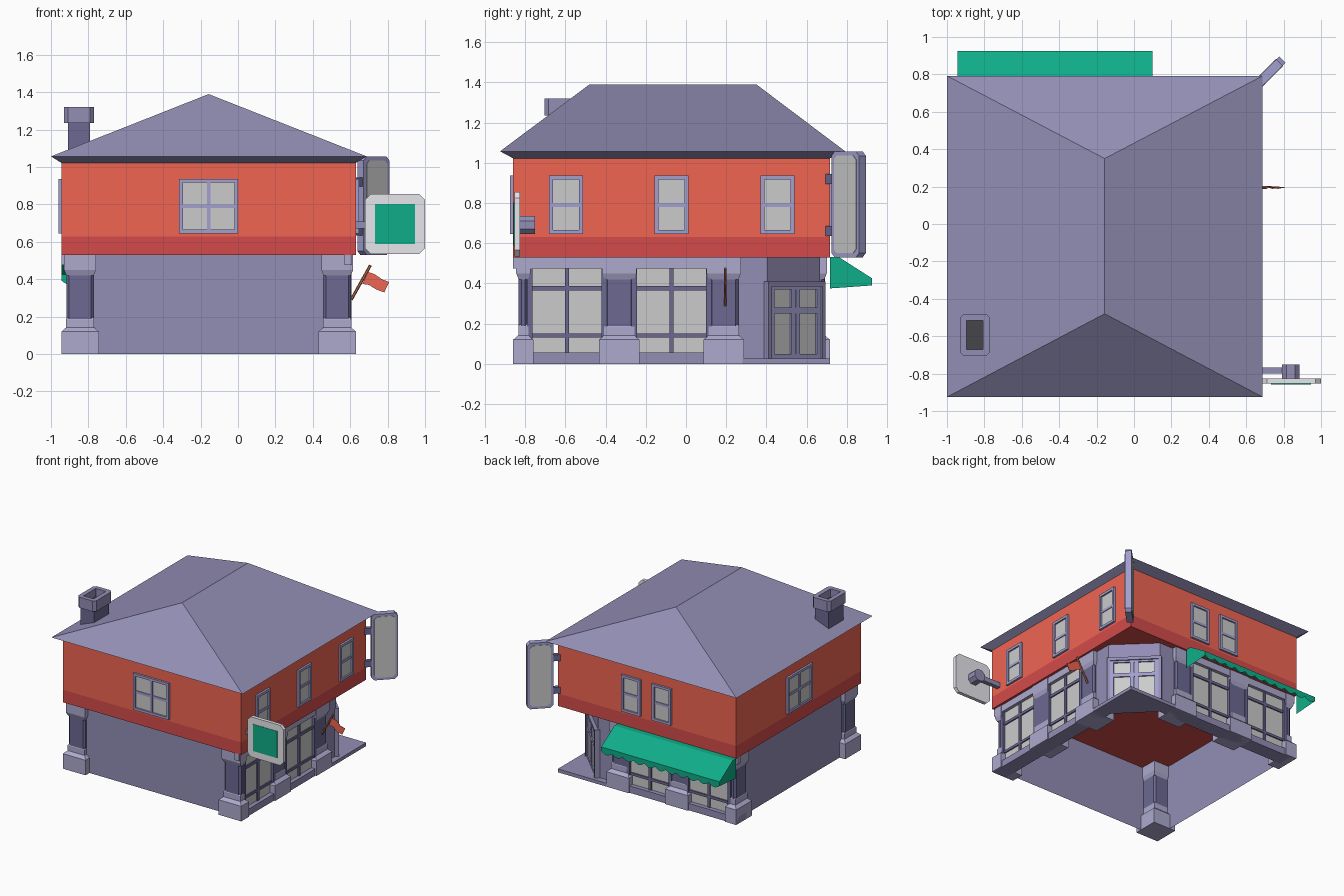
import bpy, bmesh, math
from mathutils import Matrix, Vector

if "Cube" in bpy.data.objects:
    bpy.data.objects.remove(bpy.data.objects["Cube"])

def mat(name, r, g, b):
    m = bpy.data.materials.new(name)
    m.diffuse_color = (r, g, b, 1)
    m.use_nodes = True
    m.node_tree.nodes["Principled BSDF"].inputs["Base Color"].default_value = m.diffuse_color
    return m

LAV = mat("lavender", .29, .27, .46)
PALE = mat("pale_lavender", .42, .40, .62)
DARK = mat("dark_lavender", .15, .14, .29)
TRIM = mat("trim", .36, .35, .62)
GLASS = mat("glass", .55, .55, .55)
RED = mat("red", .87, .13, .085)
DEEP = mat("deep_red", .66, .07, .07)
GREEN = mat("green", .005, .42, .25)
WHITE = mat("white", .8, .8, .84)
WOOD = mat("wood", .5, .16, .08)
SOOT = mat("soot", .06, .06, .07)

def finish(name, bm, m, M=Matrix(), recalc=True):
    bm.transform(M)
    if recalc:
        bmesh.ops.recalc_face_normals(bm, faces=bm.faces)
    me = bpy.data.meshes.new(name)
    bm.to_mesh(me)
    bm.free()
    me.materials.append(m)
    ob = bpy.data.objects.new(name, me)
    bpy.context.collection.objects.link(ob)
    return ob

def boxes(name, items, m, M=Matrix()):
    """Each item is x0, x1, y0, y1, z0, z1."""
    bm = bmesh.new()
    for x0, x1, y0, y1, z0, z1 in items:
        T = Matrix.Translation(((x0+x1)/2, (y0+y1)/2, (z0+z1)/2))
        bmesh.ops.create_cube(bm, size=1, matrix=T @ Matrix.Diagonal((abs(x1-x0), abs(y1-y0), z1-z0, 1)))
    return finish(name, bm, m, M)

def loft(name, rings, m, M=Matrix(), caps=True):
    bm = bmesh.new()
    rs = [[bm.verts.new(p) for p in r] for r in rings]
    n = len(rs[0])
    for a, b in zip(rs, rs[1:]):
        for i in range(n):
            bm.faces.new((a[i], a[(i+1) % n], b[(i+1) % n], b[i]))
    if caps:
        bm.faces.new(rs[0])
        bm.faces.new(rs[-1])
    return finish(name, bm, m, M)

def chamfer(a0, a1, b0, b1, c):
    return [(a0+c, b0), (a1-c, b0), (a1, b0+c), (a1, b1-c), (a1-c, b1), (a0+c, b1), (a0, b1-c), (a0, b0+c)]

def plate(name, pts, x0, x1, m, M=Matrix()):
    """Profile in local y,z extruded along local x."""
    return loft(name, [[(x, y, z) for y, z in pts] for x in (x0, x1)], m, M)

def face(x, y, deg):
    """Local x points out of the wall, local y runs along it."""
    return Matrix.Translation((x, y, 0)) @ Matrix.Rotation(math.radians(deg), 4, 'Z')

CX, CY, H = -.157, -.072, .7875
RIGHT, BACK = face(CX+H, CY, 0), face(CX, CY+H, 90)
LEFT, FRONT = face(CX-H, CY, 180), face(CX, CY-H, -90)

def rect(x0, x1, y0, y1, z):
    return [(x0, y0, z), (x1, y0, z), (x1, y1, z), (x0, y1, z)]

# Upper storey
X0, X1, Y0, Y1 = CX-H, CX+H, CY-H, CY+H
boxes("upper_wall", [(X0, X1, Y0, Y1, .63, 1.035)], RED)
boxes("upper_wall_band", [(X0, X1, Y0, Y1, .53, .63)], DEEP)

# Hipped roof with sloping soffit
bm = bmesh.new()
low = [bm.verts.new(p) for p in rect(X0, X1, Y0, Y1, 1.022)]
eave = [bm.verts.new(p) for p in rect(-1, .688, -.925, .792, 1.057)]
r0, r1 = bm.verts.new((CX, -.48, 1.39)), bm.verts.new((CX, .35, 1.39))
for i in range(4):
    bm.faces.new((low[i], low[(i+1) % 4], eave[(i+1) % 4], eave[i]))
a, b, c, d = eave
for f in ((a, b, r0), (b, c, r1, r0), (c, d, r1), (d, a, r0, r1), low):
    bm.faces.new(f)
finish("roof", bm, LAV)

# Chimney
boxes("chimney_stack", [(-.91, -.79, -.685, -.5, 1.06, 1.24)], DARK)
ring = lambda q, z: [(x, y, z) for x, y in chamfer(*q)]
out, hole = (-.93, -.77, -.705, -.48, .02), (-.895, -.807, -.67, -.515, .001)
loft("chimney_cap", [ring(hole, 1.235), ring(out, 1.235), ring(out, 1.32), ring(hole, 1.32), ring(hole, 1.25)], LAV, caps=False)
boxes("chimney_flue", [(-.895, -.807, -.67, -.515, 1.235, 1.255)], SOOT)

# Upper windows
def window(name, M, t, w, double=False):
    z0, z1, b, h = .645, .937, .02, w/2
    f = [(0, .016, t-h, t-h+b, z0, z1), (0, .016, t+h-b, t+h, z0, z1),
         (0, .016, t-h, t+h, z0, z0+b), (0, .016, t-h, t+h, z1-b, z1), (0, .01, t-h, t+h, .78, .80)]
    if double:
        f.append((0, .012, t-.01, t+.01, z0, z1))
    boxes(name + "_frame", f, TRIM, M)
    boxes(name + "_glass", [(0, .004, t-h+.01, t+h-.01, z0+.01, z1-.01)], GLASS, M)

for i, t in enumerate((-.525, 0, .527)):
    window(f"right_window_{i}", RIGHT, t, .168)
for i, t in enumerate((-.135, .135)):
    window(f"back_window_{i}", BACK, t, .168)
window("front_window", FRONT, 0, .315, True)
window("left_window", LEFT, 0, .315, True)

# Ground floor shell with the cut-off door corner
D = .05
plan = [(X0+D, Y0+D), (X1-D, Y0+D), (X1-D, .405), (.31, Y1-D), (X0+D, Y1-D)]
loft("ground_wall", [[(x, y, z) for x, y in plan] for z in (0, .531)], LAV, caps=False)
step = [(X1, .28), (X1, Y1), (.2, Y1), (.2, .6), (.26, .6), (.515, .345), (.515, .28)]
loft("door_step", [[(x, y, z) for x, y in step] for z in (0, .027)], LAV)

# Pillars: base, shaft and capital
def pillar(name, M, t0, t1, depth=.2):
    def r(i, z, c=.0):
        return [(x, y, z) for x, y in chamfer(-depth+i, -i, t0+i, t1-i, c)]
    loft(name + "_base", [r(0, 0), r(0, .12), r(.025, .142), r(.025, .185), r(.035, .2)], PALE, M)
    loft(name + "_shaft", [r(.027, .18, .014), r(.027, .43, .014)], DARK, M)
    loft(name + "_capital", [r(.027, .42), r(.015, .45), r(.015, .531)], PALE, M)

pillar("front_left_pillar", LEFT, H-.2, H)

# Shop fronts on the right and back walls
for side, M, s in (("right", RIGHT, 1), ("back", BACK, -1)):
    for i, (a, b) in enumerate(((-H, -H+.1), (-.36, -.16), (.16, .36))):
        pillar(f"{side}_pillar_{i}", M, *sorted((s*a, s*b)))
    boxes(side + "_sill", [(-.13, -.01, -s*H, s*.36, 0, .055)], LAV, M)
    boxes(side + "_lintel", [(-.06, -.02, -s*H, s*.3, .475, .531)], PALE, M)
    for i, c in enumerate((-.52, 0)):
        t, x0, x1 = s*c, -.06, -.025
        bars = [(x0, x1, t-.2, t-.172, .055, .475), (x0, x1, t+.172, t+.2, .055, .475),
                (x0, x1-.01, t-.011, t+.011, .055, .475), (x0, x1-.01, t-.18, t+.18, .365, .387),
                (x0, x1-.01, t-.18, t+.18, .13, .15)]
        boxes(f"{side}_shop_frame_{i}", bars, DARK, M)
        boxes(f"{side}_shop_glass_{i}", [(x0, -.045, t-.18, t+.18, .055, .475)], GLASS, M)

# Double door on the corner
DOOR = face(.445, .535, 45)
bars = [(-.02, .025, s*.2, s*.178, .027, .41) for s in (-1, 1)]
bars += [(-.02, .025, -.2, .2, .385, .41)]
boxes("door_frame", bars, LAV, DOOR)
leaf = [(-.02, .016, s*a, s*b, .027, .39) for s in (-1, 1) for a, b in ((.003, .03), (.15, .178))]
leaf += [(-.02, .016, -.178, .178, a, b) for a, b in ((.027, .05), (.25, .28), (.37, .39))]
boxes("door_leaves", leaf, TRIM, DOOR)
boxes("door_glass", [(-.02, .006, -.178, .178, .03, .385)], GLASS, DOOR)

# Awning with scalloped valance
A0, A1, N, S = X0, .10, 11, 6
bm = bmesh.new()
def poly(*pts):
    bm.faces.new([bm.verts.new(p) for p in pts])
prof = [(Y1, .531), (.76, .531), (.926, .425)]
for (y0, z0), (y1, z1) in zip(prof, prof[1:]):
    poly((A0, y0, z0), (A0, y1, z1), (A1, y1, z1), (A1, y0, z0))
side = prof + [(.926, .39), (Y1, .375)]
poly(*[(A0, y, z) for y, z in reversed(side)])
poly(*[(A1, y, z) for y, z in side])
w = (A1-A0)/N
for k in range(N):
    x = A0 + k*w
    arc = [(x+w*j/S, .926, .393-.023*math.sin(math.pi*j/S)) for j in range(S+1)]
    poly((x+w, .926, .425), (x, .926, .425), *arc)
bmesh.ops.remove_doubles(bm, verts=bm.verts, dist=.0005)
finish("awning", bm, GREEN, recalc=False)

# Upright sign on the corner
CORNER = face(X1, Y1, -45)
plate("corner_sign", chamfer(.035, .23, .53, 1.056, .022), -.024, .024, TRIM, CORNER)
plate("corner_sign_panel", chamfer(.055, .21, .55, 1.036, .02), -.027, .027, GLASS, CORNER)
boxes("corner_sign_brackets", [(-.015, .015, -.02, .05, z-.025, z+.025) for z in (.66, .92)], DARK, CORNER)

# Hanging sign on the front right edge
SIGN = face(.84, -.84, -90)
plate("hanging_sign", chamfer(-.16, .16, .535, .855, .03), -.014, .014, WHITE, SIGN)
boxes("hanging_sign_panel", [(.01, .017, -.108, .106, .588, .802)], GREEN, SIGN)
boxes("hanging_sign_arm", [(.62, .82, -.8, -.767, .672, .71)], LAV)
plate("hanging_sign_mount", chamfer(-.05, .045, .645, .735, .025), -.09, -.01, LAV, SIGN)

# Flag on a slanted pole
p, q = Vector((.605, .195, .29)), Vector((.708, .195, .475))
bm = bmesh.new()
R = (q-p).to_track_quat('Z', 'Y').to_matrix().to_4x4()
bmesh.ops.create_cone(bm, cap_ends=True, segments=6, radius1=.008, radius2=.008, depth=(q-p).length,
                      matrix=Matrix.Translation((p+q)/2) @ R)
finish("flag_pole", bm, WOOD)
top = [(.695, .44), (.73, .427), (.77, .4), (.808, .385)]
bot = [(.665, .375), (.70, .37), (.74, .345), (.782, .33)]
wave = [0, .006, -.005, .002]
loft("flag", [[(x, .195+v+e, z) for (x, z), v in zip(top + bot[::-1], wave + wave[::-1])] for e in (-.002, .002)], RED)
